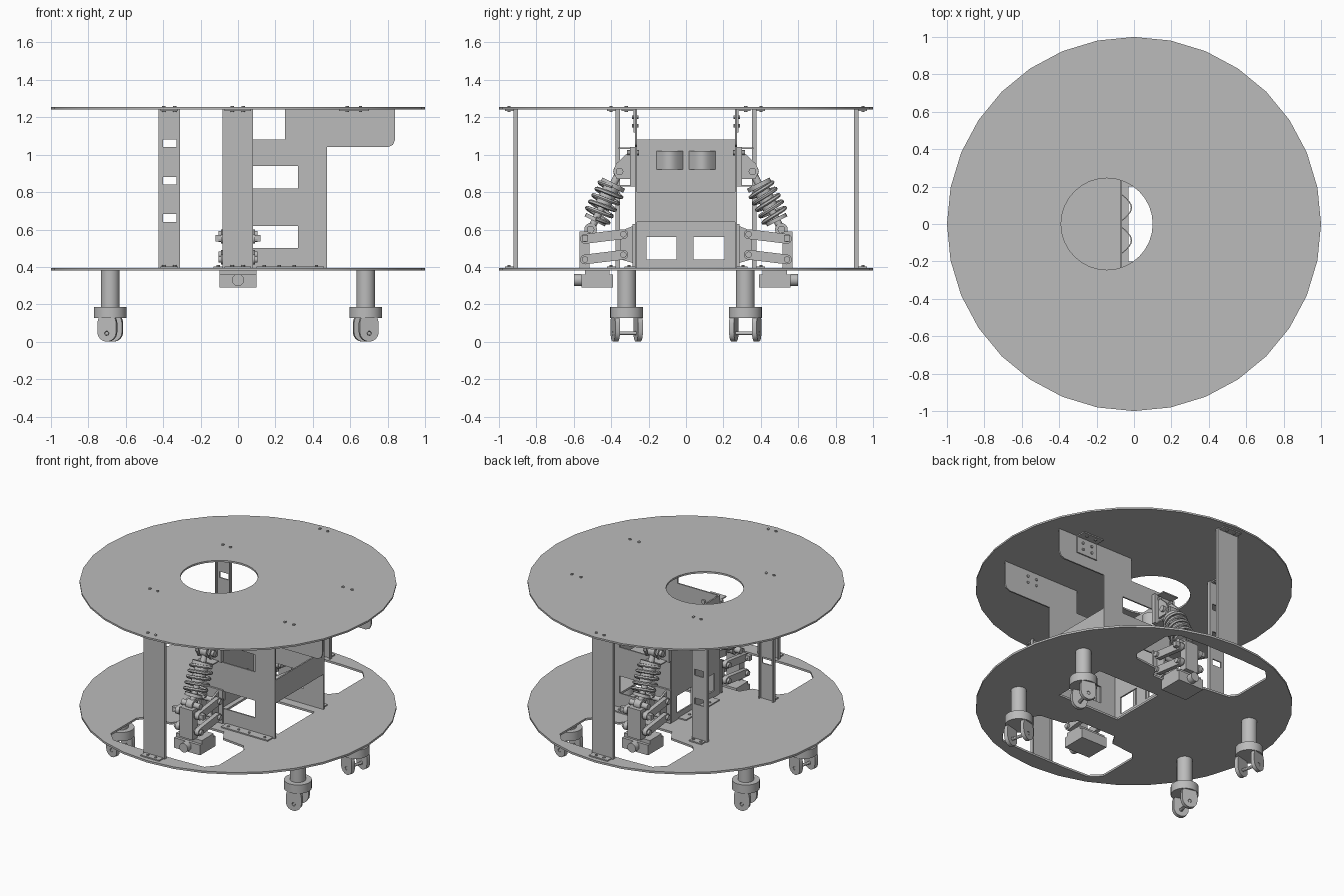
import bpy, bmesh, math
from mathutils import Vector, Matrix

if "Cube" in bpy.data.objects:
    bpy.data.objects.remove(bpy.data.objects["Cube"])

grey = bpy.data.materials.new("plain grey")
grey.use_nodes = True
grey.diffuse_color = (0.5, 0.5, 0.5, 1)
grey.node_tree.nodes["Principled BSDF"].inputs["Base Color"].default_value = (0.5, 0.5, 0.5, 1)
parts = []


def add_mesh(name, mesh):
    bm = bmesh.new()
    bm.from_mesh(mesh)
    bmesh.ops.remove_doubles(bm, verts=bm.verts, dist=1e-5)
    bmesh.ops.recalc_face_normals(bm, faces=bm.faces)
    bm.to_mesh(mesh)
    bm.free()
    mesh.materials.clear()
    mesh.materials.append(grey)
    ob = bpy.data.objects.new(name, mesh)
    bpy.context.collection.objects.link(ob)
    parts.append(ob)
    return ob


def box(name, x, y, z):
    """Block between the (low, high) limits on each axis."""
    bm = bmesh.new()
    bmesh.ops.create_cube(bm, size=1)
    for v in bm.verts:
        v.co = [(a + b) / 2 + c * abs(b - a) for (a, b), c in zip((x, y, z), v.co)]
    mesh = bpy.data.meshes.new(name)
    bm.to_mesh(mesh)
    bm.free()
    return add_mesh(name, mesh)


def rod(name, a, b, r, sides=24):
    a, b = Vector(a), Vector(b)
    d = b - a
    bm = bmesh.new()
    bmesh.ops.create_cone(bm, cap_ends=True, segments=sides, radius1=r, radius2=r, depth=d.length)
    turn = d.to_track_quat('Z', 'Y').to_matrix().to_4x4()
    bm.transform(Matrix.Translation((a + b) / 2) @ turn)
    mesh = bpy.data.meshes.new(name)
    bm.to_mesh(mesh)
    bm.free()
    return add_mesh(name, mesh)


def curve_mesh(name, curve, matrix):
    """Turn a curve into a mesh part."""
    tmp = bpy.data.objects.new("tmp", curve)
    bpy.context.collection.objects.link(tmp)
    graph = bpy.context.evaluated_depsgraph_get()
    mesh = bpy.data.meshes.new_from_object(tmp.evaluated_get(graph))
    bpy.data.objects.remove(tmp)
    mesh.transform(matrix)
    return add_mesh(name, mesh)


def spline(curve, pts, cyclic=True):
    sp = curve.splines.new('POLY')
    sp.points.add(len(pts) - 1)
    for p, q in zip(sp.points, pts):
        p.co = (*q, 1) if len(q) == 3 else (*q, 0, 1)
    sp.use_cyclic_u = cyclic


AXES = {'x': ((0, 0, 1), (1, 0, 0), (0, 1, 0)),
        'y': ((1, 0, 0), (0, 0, 1), (0, 1, 0)),
        'z': ((1, 0, 0), (0, 1, 0), (0, 0, 1))}


def sheet(name, outline, holes, axis, pos, thick):
    """Flat cut plate, normal to an axis, centred at pos on it."""
    c = bpy.data.curves.new(name, 'CURVE')
    c.dimensions = '2D'
    c.fill_mode = 'BOTH'
    c.extrude = thick / 2
    for loop in [outline] + holes:
        spline(c, loop)
    m = Matrix.Translation(Vector([pos * (a == axis) for a in "xyz"])) @ Matrix(AXES[axis]).to_4x4()
    return curve_mesh(name, c, m)


def ring(cx, cy, r, n=32):
    return [(cx + r * math.sin(i * math.tau / n), cy + r * math.cos(i * math.tau / n)) for i in range(n)]


def rect(x0, x1, y0, y1):
    return [(x0, y0), (x1, y0), (x1, y1), (x0, y1)]


def capsule(a, b, r, n=8):
    """Outline of a bar with round ends."""
    t = math.atan2(b[1] - a[1], b[0] - a[0])
    out = []
    for (cx, cy), start in ((b, t - math.pi / 2), (a, t + math.pi / 2)):
        out += [(cx + r * math.cos(start + math.pi * i / n),
                 cy + r * math.sin(start + math.pi * i / n)) for i in range(n + 1)]
    return out


FLOOR, CEIL = 0.395, 1.242

# Round decks
sheet("top_deck", ring(0, 0, 1), [ring(-0.145, 0, 0.245)], 'z', 1.248, 0.012)
wheel_slot = [(-.15, .37), (.15, .37), (.2, .45), (.37, .47), (.41, .52), (.41, .8), (.35, .87), (.15, .88),
              (-.15, .88), (-.35, .87), (-.42, .8), (-.42, .52), (-.38, .47), (-.2, .45)]
sheet("bottom_deck", ring(0, 0, 1),
      [wheel_slot, [(x, -y) for x, y in wheel_slot], rect(-.03, .45, -.2, .2)], 'z', 0.388, 0.014)


def bolt(x, y, z, h=0.008):
    rod("bolt", (x, y, z), (x, y, z + h), 0.009, 8)


def channel(name, x0, x1, y, s, windows):
    """Folded upright with side lips and a foot at each end."""
    sheet(name, rect(x0, x1, FLOOR, CEIL), windows, 'y', s * y, 0.008)
    for x in (x0, x1 - .008):
        box(name + "_lip", (x, x + .008), sorted((s * y, s * (y - .02))), (FLOOR, CEIL))
    for z in (FLOOR, CEIL - .008):
        box(name + "_foot", (x0 + .01, x1 - .01), sorted((s * y, s * (y + .05))), (z, z + .008))
    mid = (x0 + x1) / 2
    for dx in (-.03, .03):
        for z in (FLOOR + .006, CEIL - .014, 1.253):
            bolt(mid + dx, s * (y + .028), z)


# Plate outline with the overhanging arm
plate = [(-.07, FLOOR), (.475, FLOOR), (.475, 1.04), (.8, 1.04), (.828, 1.052), (.84, 1.08),
         (.84, CEIL), (.25, CEIL), (.25, 1.08), (-.07, 1.08)]

for s in (-1, 1):
    def ys(a, b):
        return sorted((s * a, s * b))

    # Outer and inner uprights
    channel("outer_upright", -.083, .08, .918, s, [])
    channel("inner_upright", -.425, -.31, .373, s, [rect(-.4, -.33, z, z + .042) for z in (.64, .84, 1.04)])

    # Side plates with floor flange and ceiling bracket
    sheet("side_plate", plate, [rect(.05, .32, .82, .94), rect(.05, .32, .5, .62)], 'y', s * .267, .01)
    box("floor_flange", (.1, .46), ys(.265, .33), (FLOOR, FLOOR + .008))
    for x in (.14, .22, .3, .42):
        bolt(x, s * .305, FLOOR + .006)
    box("ceiling_bracket", (.54, .7), ys(.272, .28), (1.12, CEIL))
    box("ceiling_bracket_lip", (.54, .7), ys(.28, .345), (CEIL - .008, CEIL))
    for x in (.585, .655):
        bolt(x, s * .32, 1.253)
        bolt(x, s * .32, CEIL - .014)
        for z in (1.155, 1.2):
            rod("bolt", (x, s * .255, z), (x, s * .288, z), .009, 8)

    # Cable strap on the centre panel
    arc = [(-.065 + .055 * math.sin(math.pi * i / 10), s * (.015 + .145 * i / 10)) for i in range(11)]
    inner = [(x - .007, y) for x, y in reversed(arc)]
    sheet("cable_strap", arc + inner, [], 'z', .97, .1)

    # Suspension: drive box with hub, knuckle and links
    box("drive_box", (-.1, .1), ys(.39, .56), (.29, .36))
    box("drive_box_cover", (-.1, .1), ys(.41, .54), (.36, .385))
    rod("drive_hub", (0, s * .56, .33), (0, s * .6, .33), .032)
    box("knuckle", (-.05, .05), ys(.515, .57), (.385, .59))
    box("link_mount", (-.08, .08), ys(.272, .285), (.4, .63))
    for x in (-.045, .045):
        sheet("link_tab", [(s * y, z) for y, z in ((.28, .42), (.35, .44), (.355, .59), (.28, .62))],
              [], 'x', x, .012)
    for z in (.44, .55):
        a, b = (s * .54, z), (s * .335, z + .025)
        for x in (-.075, .075):
            sheet("link", capsule(a, b, .026), [], 'x', x, .03)
        for y, h in (a, b):
            rod("link_pin", (-.105, y, h), (.105, y, h), .017, 16)
    box("knuckle_crossbar", (-.12, .12), ys(.525, .555), (.535, .57))

    # Spring damper
    top, low = Vector((0, s * .355, .91)), Vector((0, s * .51, .6))
    at = lambda t: top.lerp(low, t)
    rod("damper_rod", top, low, .02, 16)
    rod("damper_body", at(.22), at(.62), .042)
    rod("spring_top_seat", at(.2), at(.27), .068)
    rod("spring_low_seat", at(.8), at(.86), .06)
    for p in (top, low):
        rod("damper_eye", p - Vector((.025, 0, 0)), p + Vector((.025, 0, 0)), .034)
        rod("damper_pin", p - Vector((.07, 0, 0)), p + Vector((.07, 0, 0)), .02, 16)
    coil = bpy.data.curves.new("spring", 'CURVE')
    coil.dimensions = '3D'
    coil.bevel_depth = .011
    coil.bevel_resolution = 1
    coil.use_fill_caps = True
    turns, n = 5, 100
    spline(coil, [(.07 * math.cos(turns * math.tau * i / n), .07 * math.sin(turns * math.tau * i / n),
                   .19 * i / n) for i in range(n + 1)], False)
    turn = (low - top).to_track_quat('Z', 'Y').to_matrix().to_4x4()
    curve_mesh("spring", coil, Matrix.Translation(at(.26)) @ turn)

    # Damper mount
    box("damper_mount", (-.08, .08), ys(.272, .3), (.83, 1.04))
    box("mount_lip_top", (-.06, .06), ys(.3, .36), (1.03, 1.038))
    box("mount_lip_low", (-.06, .06), ys(.3, .36), (.83, .838))
    for x in (-.045, .045):
        sheet("damper_tab", [(s * y, z) for y, z in ((.29, .87), (.37, .87), (.39, .91), (.375, .95), (.29, 1.03))],
              [], 'x', x, .014)
        rod("bolt", (x, s * .25, 1.01), (x, s * .315, 1.01), .014, 8)

    # Casters with forks turned a little
    for sx in (-1, 1):
        cx, cy = sx * .683, s * .317
        rod("caster_stem", (cx, cy, .18), (cx, cy, .385), .05)
        rod("caster_collar", (cx, cy, .127), (cx, cy, .187), .088, 32)
        yaw = Matrix.Translation((cx, cy, 0)) @ Matrix.Rotation(sx * s * -.25, 4, 'Z')
        for side in (-.063, .063):
            fork = sheet("caster_fork", capsule((0, .1), (0, .052), .052), [ring(0, .045, .012, 12)],
                         'y', side, .026)
            fork.data.transform(yaw)
        axle = rod("caster_axle", (0, -.075, .045), (0, .075, .045), .01, 12)
        axle.data.transform(yaw)

# Centre panel, its foot and the cross band
sheet("centre_panel", rect(-.265, .265, FLOOR, 1.08),
      [rect(-.21, -.05, .44, .56), rect(.04, .205, .44, .56)], 'x', -.068, .01)
box("centre_foot", (-.13, -.068), (-.185, .185), (FLOOR, FLOOR + .008))
for y in (-.11, 0, .11):
    bolt(-.105, y, FLOOR + .006)
box("cross_band", (.465, .475), (-.262, .262), (.64, .8))

# Smooth round parts, keep edges sharp
for ob in parts:
    ob.select_set(True)
bpy.context.view_layer.objects.active = parts[0]
bpy.ops.object.shade_smooth_by_angle(angle=math.radians(30))
